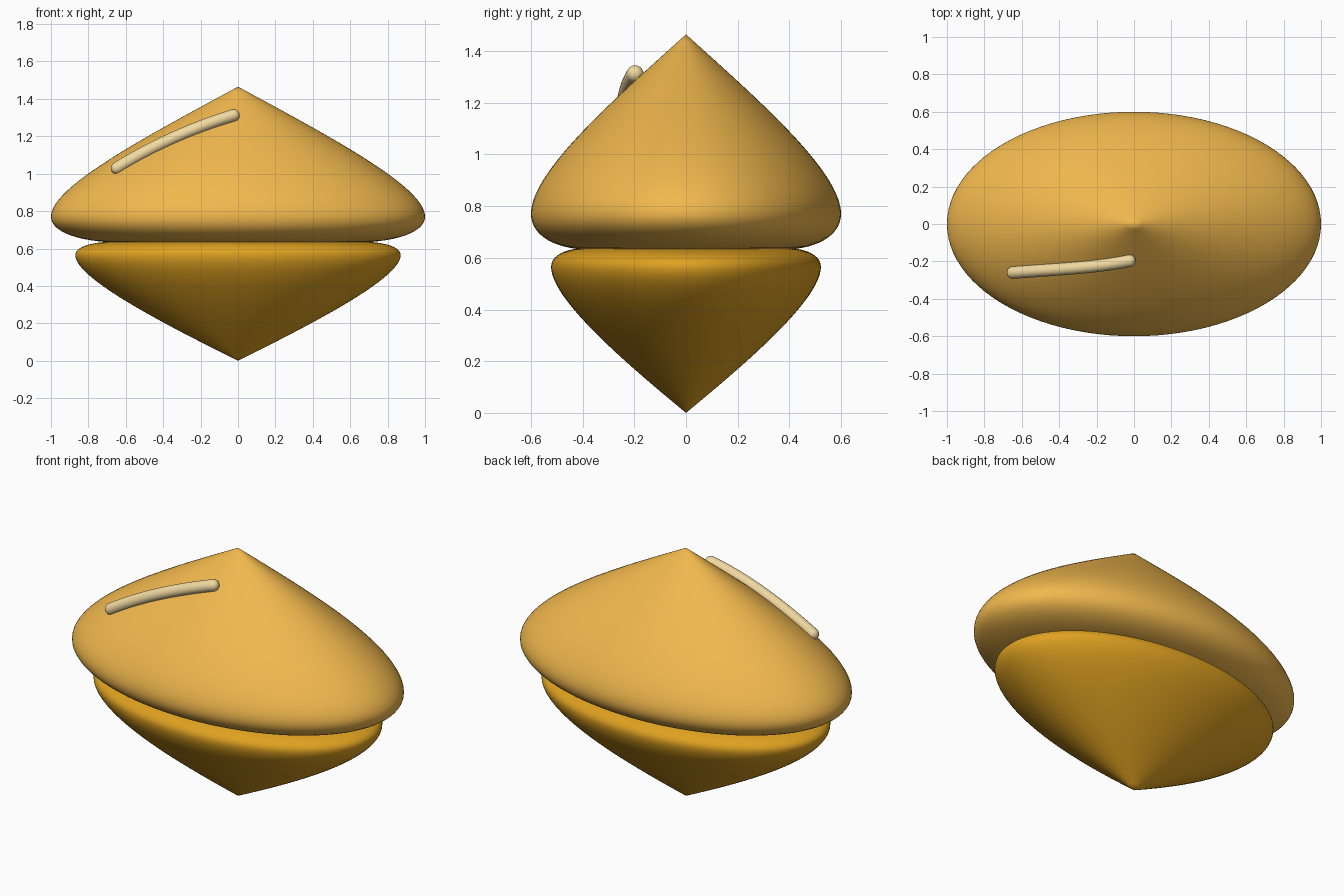
import bpy, bmesh, math
from mathutils import Vector
from mathutils.geometry import interpolate_bezier

if "Cube" in bpy.data.objects:
    bpy.data.objects.remove(bpy.data.objects["Cube"])

SEG = 96
DEPTH = 0.6  # y / x ratio of the oval cross-section


def finish(name, bm, color):
    bmesh.ops.recalc_face_normals(bm, faces=bm.faces)
    mesh = bpy.data.meshes.new(name)
    bm.to_mesh(mesh)
    bm.free()
    ob = bpy.data.objects.new(name, mesh)
    bpy.context.collection.objects.link(ob)
    mat = bpy.data.materials.new(name + "_color")
    mat.diffuse_color = (*color, 1)
    mat.use_nodes = True
    mat.node_tree.nodes["Principled BSDF"].inputs["Base Color"].default_value = mat.diffuse_color
    mesh.materials.append(mat)
    bpy.ops.object.select_all(action='DESELECT')
    ob.select_set(True)
    bpy.context.view_layer.objects.active = ob
    bpy.ops.object.shade_smooth_by_angle(angle=math.radians(40))
    return ob


def bridge(bm, rings):
    for a, b in zip(rings, rings[1:]):
        n = len(a)
        for i in range(n):
            j = (i + 1) % n
            bm.faces.new((a[i], a[j], b[j], b[i]))


def fan(bm, ring, tip):
    for i in range(len(ring)):
        bm.faces.new((ring[i], ring[(i + 1) % len(ring)], tip))


def bezier(pts, n):
    a, b, c, d = [Vector((r, 0, z)) for r, z in pts]
    return interpolate_bezier(a, b, c, d, n)


def oval_body(name, slope, rim, color):
    """Revolve a tip-to-rim curve and a rim-to-base curve on an oval section."""
    profile = bezier(slope, 32) + bezier(rim, 14)[1:]
    bm = bmesh.new()
    tip = bm.verts.new(profile[0])
    rings = []
    for p in profile[1:]:
        rings.append([bm.verts.new((p.x * math.cos(t), p.x * DEPTH * math.sin(t), p.z))
                      for t in (2 * math.pi * i / SEG for i in range(SEG))])
    fan(bm, rings[0], tip)
    bridge(bm, rings)
    bm.faces.new(rings[-1])
    return finish(name, bm, color)


# Upper and lower shells
oval_body("upper_shell",
          [(0, 1.465), (0.5, 1.195), (1, 0.93), (1, 0.77)],
          [(1, 0.77), (1, 0.69), (0.86, 0.64), (0.66, 0.632)], (0.88, 0.48, 0.075))
oval_body("lower_shell",
          [(0, 0), (0.435, 0.215), (0.87, 0.445), (0.87, 0.565)],
          [(0.87, 0.565), (0.87, 0.61), (0.78, 0.635), (0.66, 0.638)], (0.74, 0.36, 0.015))

# Rounded highlight bar lying on the front left of the upper shell
R = 0.033
path = interpolate_bezier(Vector((-0.647, -0.26, 1.03)), Vector((-0.43, -0.243, 1.165)),
                          Vector((-0.21, -0.235, 1.255)), Vector((-0.024, -0.197, 1.312)), 24)
start_dir = (path[1] - path[0]).normalized()
end_dir = (path[-1] - path[-2]).normalized()
stations = []  # centre, direction, radius
CAP = 7
for k in range(1, CAP):
    a = k / CAP * math.pi / 2
    stations.append((path[0] - start_dir * R * math.cos(a), start_dir, R * math.sin(a)))
for i, p in enumerate(path):
    d = (path[min(i + 1, 23)] - path[max(i - 1, 0)]).normalized()
    stations.append((p, d, R))
for k in range(CAP - 1, 0, -1):
    a = k / CAP * math.pi / 2
    stations.append((path[-1] + end_dir * R * math.cos(a), end_dir, R * math.sin(a)))

bm = bmesh.new()
rings = []
for c, d, r in stations:
    u = d.cross(Vector((0, 1, 0))).normalized()
    v = d.cross(u)
    rings.append([bm.verts.new(c + r * (u * math.cos(t) + v * math.sin(t)))
                  for t in (2 * math.pi * i / 24 for i in range(24))])
bridge(bm, rings)
fan(bm, rings[0], bm.verts.new(path[0] - start_dir * R))
fan(bm, rings[-1], bm.verts.new(path[-1] + end_dir * R))
finish("highlight_bar", bm, (0.89, 0.7, 0.36))
